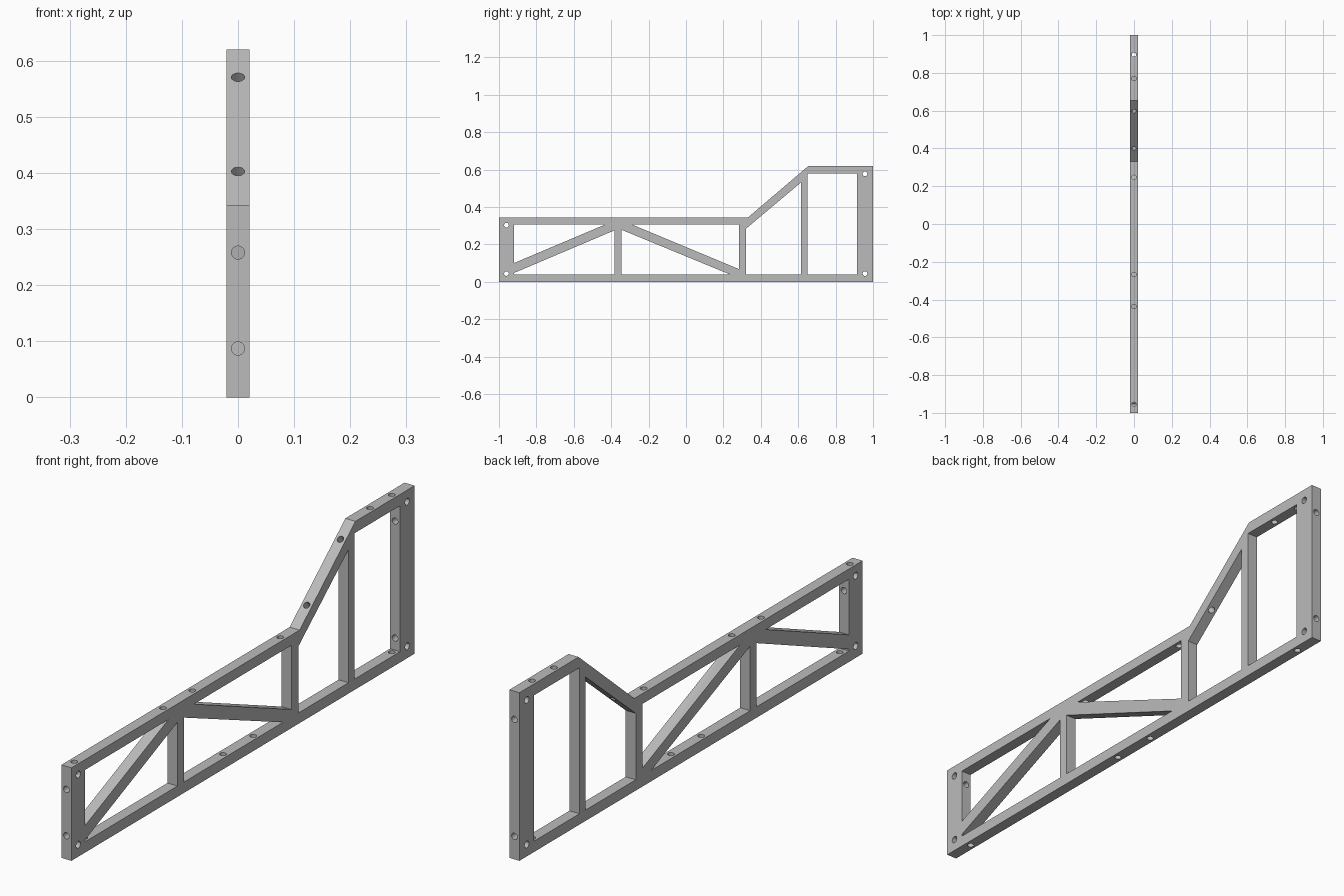
import bpy, bmesh
from math import pi
from mathutils import Vector

if "Cube" in bpy.data.objects:
    bpy.data.objects.remove(bpy.data.objects["Cube"])

HALF = 0.0205    # half thickness of the frame
RADIUS = 0.0117  # bolt hole radius


def add_prism(bm, outline, half):
    """Extrude a (y, z) outline along x."""
    face = bm.faces.new([bm.verts.new((-half, y, z)) for y, z in outline])
    new = bmesh.ops.extrude_face_region(bm, geom=[face])["geom"]
    verts = [v for v in new if isinstance(v, bmesh.types.BMVert)]
    bmesh.ops.translate(bm, verts=verts, vec=(2 * half, 0, 0))


def add_drill(bm, start, end, radius=RADIUS):
    """Solid cylinder between two points."""
    a, b = Vector(start), Vector(end)
    axis = b - a
    matrix = axis.to_track_quat("Z", "Y").to_matrix().to_4x4()
    matrix.translation = (a + b) / 2
    bmesh.ops.create_cone(bm, cap_ends=True, segments=24, radius1=radius,
                          radius2=radius, depth=axis.length, matrix=matrix)


def make_object(name, bm):
    bmesh.ops.recalc_face_normals(bm, faces=bm.faces[:])
    mesh = bpy.data.meshes.new(name)
    bm.to_mesh(mesh)
    bm.free()
    obj = bpy.data.objects.new(name, mesh)
    bpy.context.collection.objects.link(obj)
    return obj


# Solid plate with a raised rear end
bm = bmesh.new()
add_prism(bm, [(-1, 0), (1, 0), (1, 0.62), (0.655, 0.62),
               (0.33, 0.343), (-1, 0.343)], HALF)
frame = make_object("truss_frame", bm)

# Openings between chords, posts and diagonal braces
windows = [
    [(-0.92, 0.10), (-0.435, 0.305), (-0.92, 0.305)],
    [(-0.92, 0.04), (-0.382, 0.04), (-0.382, 0.275), (-0.92, 0.047)],
    [(-0.345, 0.04), (0.233, 0.04), (-0.345, 0.278)],
    [(-0.286, 0.305), (0.283, 0.068), (0.283, 0.305)],
    [(0.322, 0.04), (0.615, 0.04), (0.615, 0.531), (0.322, 0.285)],
    [(0.65, 0.04), (0.915, 0.04), (0.915, 0.578), (0.65, 0.578)],
]
bm = bmesh.new()
for outline in windows:
    add_prism(bm, outline, 0.1)
window_cutter = make_object("window_cutter", bm)

# Corner holes across the thickness
bm = bmesh.new()
for y, z in [(-0.96, 0.303), (-0.96, 0.044), (0.957, 0.577), (0.957, 0.044)]:
    add_drill(bm, (-0.1, y, z), (0.1, y, z), 0.0125)
corner_cutter = make_object("corner_hole_cutter", bm)

# Edge holes through end posts, chords and the sloped rail
bm = bmesh.new()
for z in (0.087, 0.258):
    add_drill(bm, (0, -1.05, z), (0, -0.915, z))
for z in (0.085, 0.516):
    add_drill(bm, (0, 0.905, z), (0, 1.05, z))
for y in (-0.955, -0.437, -0.267, 0.247):
    add_drill(bm, (0, y, 0.298), (0, y, 0.4))
for y in (0.77, 0.897):
    add_drill(bm, (0, y, 0.57), (0, y, 0.7))
for y in (-0.896, -0.088, 0.088, 0.896):
    add_drill(bm, (0, y, -0.05), (0, y, 0.047))
slope = Vector((0, 0.325, 0.277)).normalized()
normal = Vector((0, -slope.z, slope.y))
for y in (0.4, 0.597):
    point = Vector((0, y, 0.343 + (y - 0.33) * slope.z / slope.y))
    add_drill(bm, point - normal * 0.06, point + normal * 0.05)
edge_cutter = make_object("edge_hole_cutter", bm)

# Cut everything out of the plate
bpy.ops.object.select_all(action="DESELECT")
frame.select_set(True)
bpy.context.view_layer.objects.active = frame
for cutter in (window_cutter, corner_cutter, edge_cutter):
    cutter.hide_render = True
    cut = frame.modifiers.new(cutter.name, "BOOLEAN")
    cut.operation = "DIFFERENCE"
    cut.solver = "EXACT"
    cut.object = cutter
    bpy.ops.object.modifier_apply(modifier=cut.name)
    bpy.data.objects.remove(cutter)

# Plain grey metal
grey = bpy.data.materials.new("plain_grey")
grey.use_nodes = True
colour = (0.5, 0.5, 0.5, 1)
grey.diffuse_color = colour
grey.node_tree.nodes["Principled BSDF"].inputs["Base Color"].default_value = colour
frame.data.materials.clear()
frame.data.materials.append(grey)
for face in frame.data.polygons:
    face.material_index = 0
bpy.ops.object.shade_smooth_by_angle(angle=pi / 6)
